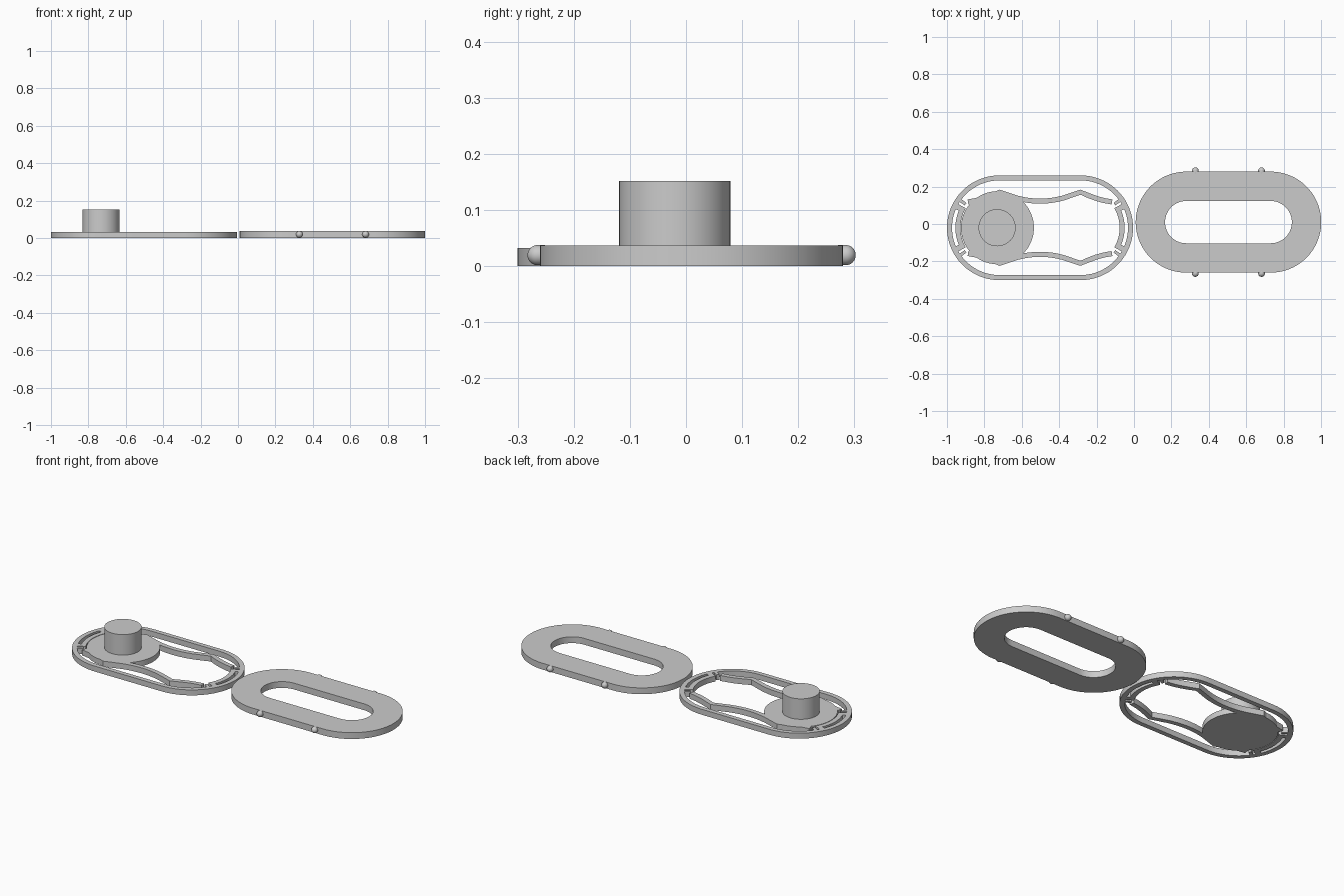
import bpy, bmesh, math
from mathutils import Vector

if "Cube" in bpy.data.objects:
    bpy.data.objects.remove(bpy.data.objects["Cube"])

GREY = (0.6, 0.6, 0.6, 1)
mat = bpy.data.materials.new("plain grey")
mat.use_nodes = True
mat.diffuse_color = GREY
mat.node_tree.nodes["Principled BSDF"].inputs["Base Color"].default_value = GREY

FRAME = Vector((-0.5025, -0.02))   # centre of the open frame
PLATE = Vector((0.505, 0.01))      # centre of the slotted plate
FRAME_H, PLATE_H = 0.032, 0.037
CAP_X = 0.2175                     # offset of the frame's round end centres
WALL = 0.027


def finish(obj, name):
    obj.name = name
    obj.data.materials.clear()
    obj.data.materials.append(mat)
    bpy.ops.object.select_all(action='DESELECT')
    obj.select_set(True)
    bpy.context.view_layer.objects.active = obj
    bpy.ops.object.shade_smooth_by_angle(angle=math.radians(30))
    return obj


def strip(name, points, width, height, closed=False):
    """Extruded wall of constant width along a flat path."""
    pts = [Vector(p) for p in points]
    n = len(pts)
    bm = bmesh.new()
    rows = []
    for i, p in enumerate(pts):
        a = pts[i - 1] if closed or i > 0 else p
        b = pts[(i + 1) % n] if closed or i < n - 1 else p
        d = (b - a).normalized()
        side = Vector((-d.y, d.x)) * width / 2
        rows.append([bm.verts.new((q.x, q.y, z)) for q, z in
                     ((p + side, 0), (p - side, 0), (p - side, height), (p + side, height))])
    for i in range(n if closed else n - 1):
        r, s = rows[i], rows[(i + 1) % n]
        for k in range(4):
            m = (k + 1) % 4
            bm.faces.new((r[k], r[m], s[m], s[k]))
    if not closed:
        bm.faces.new(rows[0])
        bm.faces.new(rows[-1][::-1])
    bmesh.ops.recalc_face_normals(bm, faces=bm.faces)
    mesh = bpy.data.meshes.new(name)
    bm.to_mesh(mesh)
    bm.free()
    obj = bpy.data.objects.new(name, mesh)
    bpy.context.collection.objects.link(obj)
    return finish(obj, name)


def arc(centre, radius, start, end, steps):
    angles = [math.radians(start + (end - start) * i / steps) for i in range(steps + 1)]
    return [Vector(centre) + radius * Vector((math.cos(t), math.sin(t))) for t in angles]


def stadium(centre, half_straight, radius):
    off = Vector((half_straight, 0))
    return arc(centre + off, radius, -90, 90, 40) + arc(centre - off, radius, 90, 270, 40)


def cylinder(name, x, y, radius, height):
    bpy.ops.mesh.primitive_cylinder_add(vertices=96, radius=radius, depth=height,
                                        location=(x, y, height / 2))
    return finish(bpy.context.object, name)


# Slotted plate
strip("slotted_plate", stadium(PLATE, 0.226, 0.1915), 0.157, PLATE_H, True)

# Rounded pegs on the long edges of the plate
for sx, x_name in ((-1, "right"), (1, "left")):
    for sy, y_name in ((-1, "front"), (1, "back")):
        x, y = PLATE.x + sx * 0.177, PLATE.y + sy * 0.274
        bpy.ops.mesh.primitive_uv_sphere_add(segments=32, ring_count=16, radius=0.018,
                                             location=(x, y, 0.0195))
        peg = bpy.context.object
        # stretch the inner half so the peg runs into the plate
        peg.location.y = PLATE.y + sy * 0.2745
        for v in peg.data.vertices:
            if v.co.y * sy > -0.001:
                v.co.y += sy * 0.0
            else:
                v.co.y -= sy * 0.01
        for v in peg.data.vertices:
            v.co.y += sy * 0.0
        finish(peg, f"peg_{y_name}_{x_name}")

# Open frame outer wall
strip("frame_wall", stadium(FRAME, CAP_X, 0.28 - WALL / 2), WALL, FRAME_H, True)

# Wavy spring rails along both long sides
half = [(0.03, 0.143), (0.06, 0.146), (0.09, 0.151), (0.12, 0.158), (0.15, 0.168),
        (0.2165, 0.19), (0.26, 0.172), (0.3, 0.157), (0.34, 0.146), (0.385, 0.138)]
rail = [(-u, v) for u, v in reversed(half)] + [(0, 0.142)] + half
for sy, name in ((-1, "front"), (1, "back")):
    strip(f"spring_rail_{name}", [FRAME + Vector((u, sy * v)) for u, v in rail], WALL, FRAME_H)

# End clips, each held to the wall by two short webs, plus the rail anchors
for facing, name in ((180, "right"), (0, "left")):
    centre = FRAME + Vector((CAP_X * (1 if facing == 0 else -1), 0))
    strip(f"end_clip_{name}", arc(centre, 0.2215, facing - 30, facing + 30, 24), WALL, FRAME_H)
    for sgn, side in ((-1, "a"), (1, "b")):
        strip(f"clip_web_{name}_{side}",
              arc(centre, 0.236, facing + sgn * 23, facing + sgn * 30, 4), 0.05, FRAME_H)
        strip(f"rail_anchor_{name}_{side}",
              arc(centre, 0.24, facing + sgn * 33, facing + sgn * 37, 4), 0.04, FRAME_H)

# Round base with a raised post
cylinder("round_base", -0.73, -0.02, 0.195, FRAME_H)
cylinder("centre_post", -0.732, -0.02, 0.099, 0.152)
